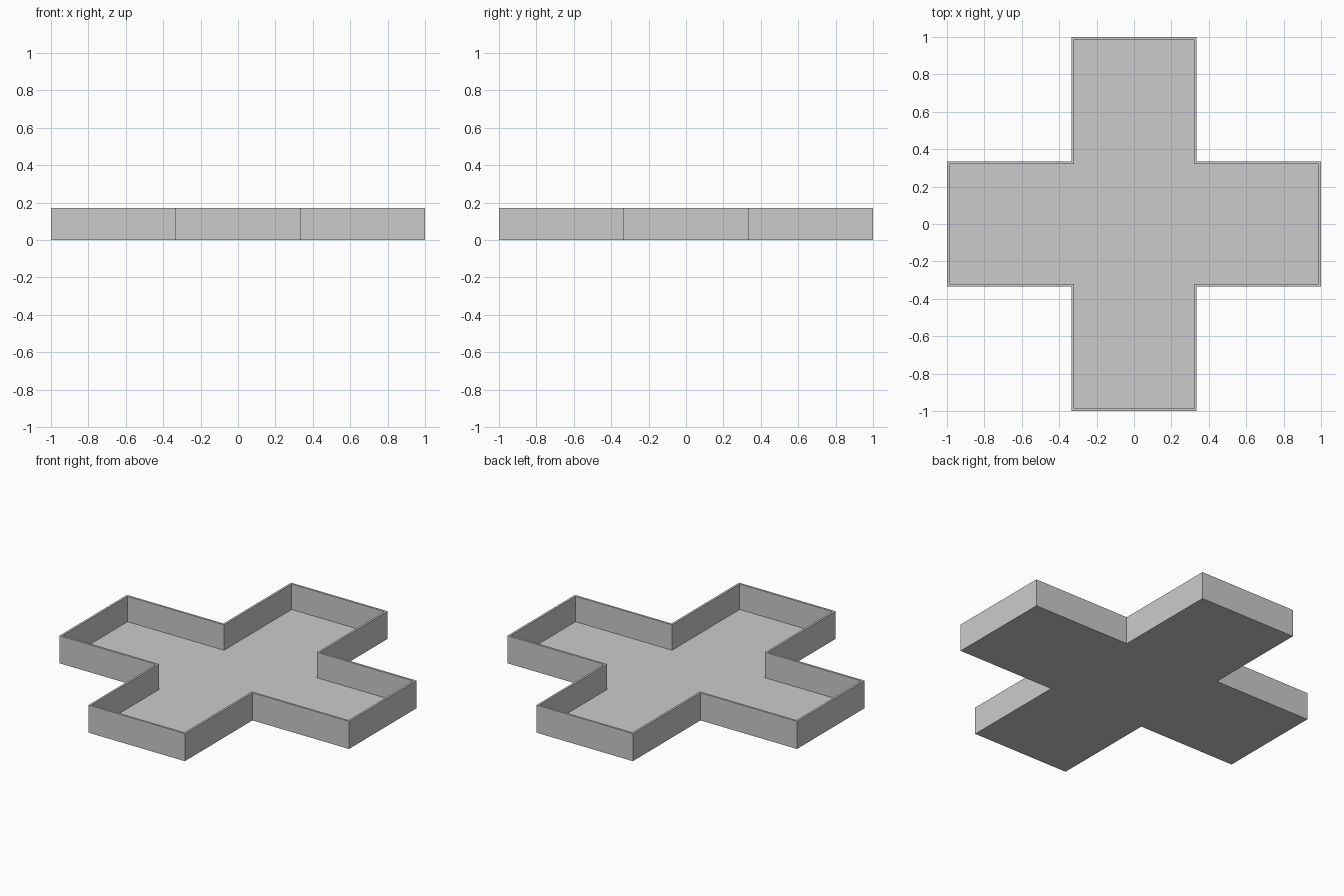
import bpy, bmesh

if "Cube" in bpy.data.objects:
    bpy.data.objects.remove(bpy.data.objects["Cube"])

L = 1.0        # half length of the cross
A = 1 / 3      # half width of each arm
H = 0.172      # wall height
T = 0.0133     # wall and floor thickness


def cross(inset):
    """Counter-clockwise cross outline, moved inwards by inset."""
    l, a = L - inset, A - inset
    pts, quarter = [], [(l, -a), (l, a), (a, a)]
    for _ in range(4):
        pts += quarter
        quarter = [(-y, x) for x, y in quarter]
    return pts


bm = bmesh.new()


def ring(inset, z):
    return [bm.verts.new((x, y, z)) for x, y in cross(inset)]


# Loops from the underside, up the outside, over the rim and down to the floor
loops = [ring(0, 0), ring(0, H), ring(T, H), ring(T, T)]
for lo, hi in zip(loops, loops[1:]):
    for i in range(12):
        j = (i + 1) % 12
        bm.faces.new((lo[i], lo[j], hi[j], hi[i]))

# Underside and inner floor
bm.faces.new(loops[0][::-1])
bm.faces.new(loops[-1])
bmesh.ops.recalc_face_normals(bm, faces=bm.faces)

mesh = bpy.data.meshes.new("cross_tray")
bm.to_mesh(mesh)
bm.free()
bpy.context.collection.objects.link(bpy.data.objects.new("cross_tray", mesh))
